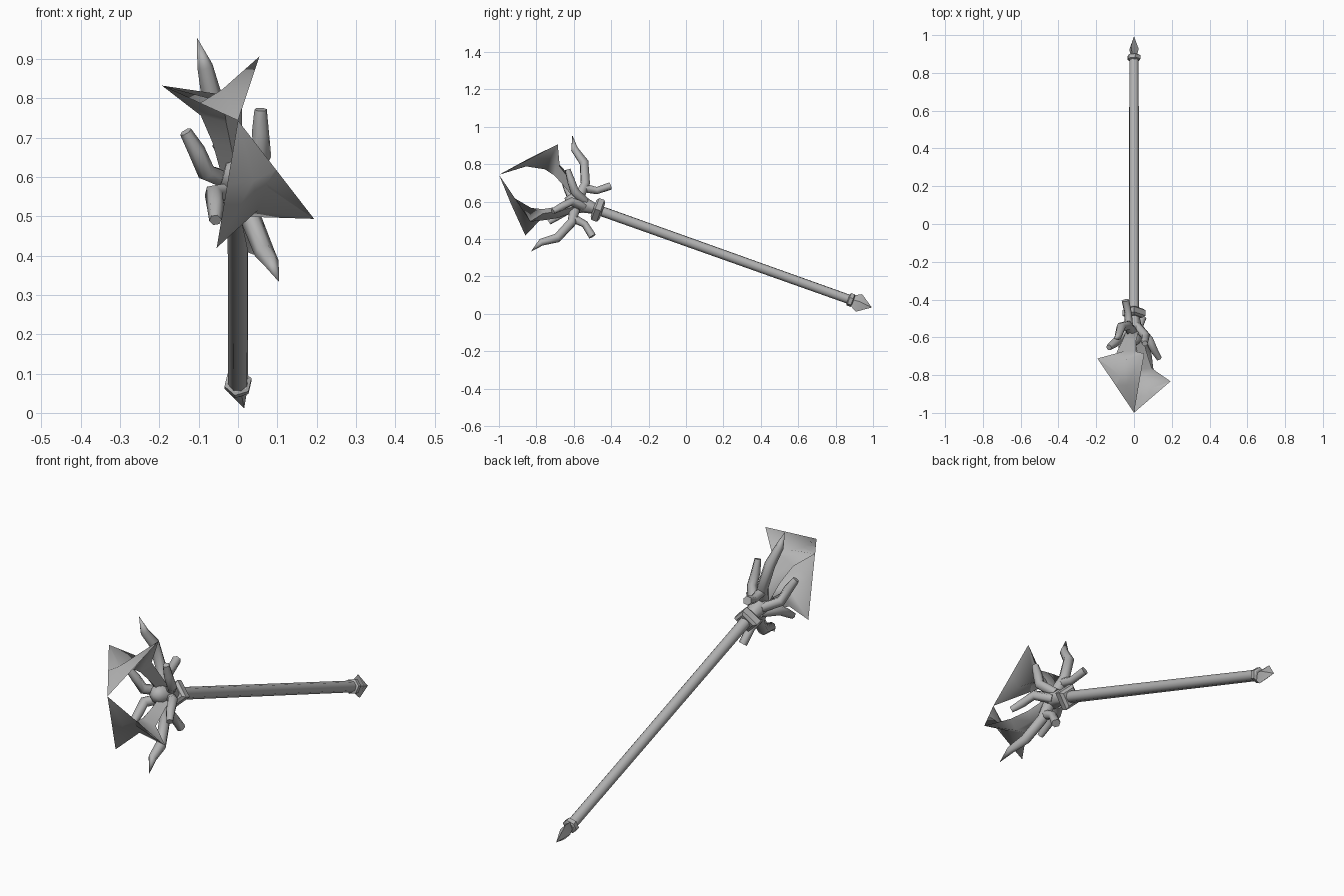
import bpy, bmesh, math
from mathutils import Matrix, Vector

if "Cube" in bpy.data.objects:
    bpy.data.objects.remove(bpy.data.objects["Cube"], do_unlink=True)

metal = bpy.data.materials.new("plain grey")
metal.use_nodes = True
GREY = (0.45, 0.45, 0.45, 1)
metal.diffuse_color = GREY
metal.node_tree.nodes["Principled BSDF"].inputs["Base Color"].default_value = GREY

# Staff frame: local z runs along the shaft to the head, local y is the fang plane
FRAME = (Matrix.Translation((0, 0, 0.388))
         @ Matrix.Rotation(math.radians(70.4), 4, 'X')
         @ Matrix.Rotation(math.radians(17.6), 4, 'Z'))
HALF_TURN = Matrix.Rotation(math.pi, 4, 'Z')


def loft(name, rings, turn=Matrix(), smooth=35):
    """Skin a list of rings (each a list of points, or one point for a tip)."""
    bm = bmesh.new()
    loops = [[bm.verts.new(p) for p in ring] for ring in rings]
    for a, b in zip(loops, loops[1:]):
        n = max(len(a), len(b))
        for i in range(n):
            j = (i + 1) % n
            quad = [a[i % len(a)], a[j % len(a)], b[j % len(b)], b[i % len(b)]]
            bm.faces.new(list(dict.fromkeys(quad)))
    for end in (loops[0], loops[-1]):
        if len(end) > 2:
            bm.faces.new(end)
    bm.transform(FRAME @ turn)
    bmesh.ops.recalc_face_normals(bm, faces=bm.faces)
    mesh = bpy.data.meshes.new(name)
    bm.to_mesh(mesh)
    bm.free()
    mesh.materials.append(metal)
    obj = bpy.data.objects.new(name, mesh)
    bpy.context.collection.objects.link(obj)
    bpy.ops.object.select_all(action='DESELECT')
    obj.select_set(True)
    bpy.context.view_layer.objects.active = obj
    bpy.ops.object.shade_smooth_by_angle(angle=math.radians(smooth))


def turned(name, profile, sides, squash=1.0, phase=0.0, smooth=35):
    """Straight part along the shaft from (position, radius) pairs."""
    rings = []
    for s, r in profile:
        angles = [phase + math.tau * i / sides for i in range(sides)] if r else [0]
        rings.append([(r * squash * math.cos(a), r * math.sin(a), s) for a in angles])
    loft(name, rings, smooth=smooth)


def limb(name, path, turn, sides=6):
    """Bent tapering limb through (v, u, s, radius) points."""
    pts = [Vector(p[:3]) for p in path]
    rings = []
    for i, p in enumerate(pts):
        d = (pts[min(i + 1, len(pts) - 1)] - pts[max(i - 1, 0)]).normalized()
        up = d.cross(Vector((1, 0, 0))).normalized()
        side = up.cross(d)
        r = path[i][3]
        angles = [math.tau * k / sides for k in range(sides)] if r else [0]
        rings.append([p + r * (math.cos(a) * side + math.sin(a) * up) for a in angles])
    loft(name, rings, turn, 70)


# Shaft, collars, pommel and hub
turned("shaft", [(-0.95, 0.026), (0.56, 0.028)], 8, smooth=50)
turned("end_ring", [(-0.95, 0.028), (-0.945, 0.036), (-0.925, 0.036), (-0.92, 0.028)], 6)
turned("pommel", [(-0.93, 0.024), (-0.982, 0.052), (-1.055, 0)], 4, squash=0.5)
turned("head_collar", [(0.475, 0.045), (0.485, 0.062), (0.515, 0.062), (0.525, 0.045)], 4,
       phase=math.radians(-17.6))
turned("hub", [(0.52, 0.03), (0.6, 0.048), (0.66, 0.04), (0.69, 0)], 6, smooth=70)

# Blade sections: outer ridge (u, s), side edge (v, u, s), inner ridge (u, s)
BLADE = [
    ((0.13, 0.95), (0.065, 0.115, 0.94), (0.095, 0.94)),
    ((0.165, 0.82), (0.13, 0.23, 0.82), (0.115, 0.84)),
    ((0.165, 0.77), (0.055, 0.14, 0.77), (0.1, 0.78)),
    ((0.12, 0.69), (0.04, 0.09, 0.69), (0.06, 0.71)),
    ((0.035, 0.59), (0.035, 0.01, 0.59), (-0.01, 0.6)),
]
FANG = [(0, 0, 0.625, 0.034), (0, 0.06, 0.615, 0.03), (0, 0.115, 0.61, 0.027),
        (0, 0.225, 0.655, 0.026), (0, 0.278, 0.728, 0.02), (0, 0.347, 0.763, 0)]
SPUR = [(0, 0.09, 0.61, 0.024), (0, 0.1, 0.54, 0.02), (0, 0.15, 0.48, 0.021)]

# The head is two identical halves, each mirrored about its fang
for half, turn in (("upper", Matrix()), ("lower", HALF_TURN)):
    rings = [[(0, 0, 1.061)]]
    for (ou, os), (v, u, s), (iu, i_s) in BLADE:
        rings.append([(0, ou, os), (v, u, s), (0, iu, i_s), (-v, u, s)])
    loft(half + "_blade", rings, turn, 70)
    limb(half + "_fang", FANG, turn)
    limb(half + "_fang_spur", SPUR, turn)
    for side, m in (("left", 1), ("right", -1)):
        limb(f"{half}_{side}_side_spur",
             [(0.02 * m, 0.015, 0.58, 0.024), (0.075 * m, 0.03, 0.65, 0.024),
              (0.085 * m, 0.08, 0.69, 0.022), (0.1 * m, 0.125, 0.725, 0.016)], turn)
